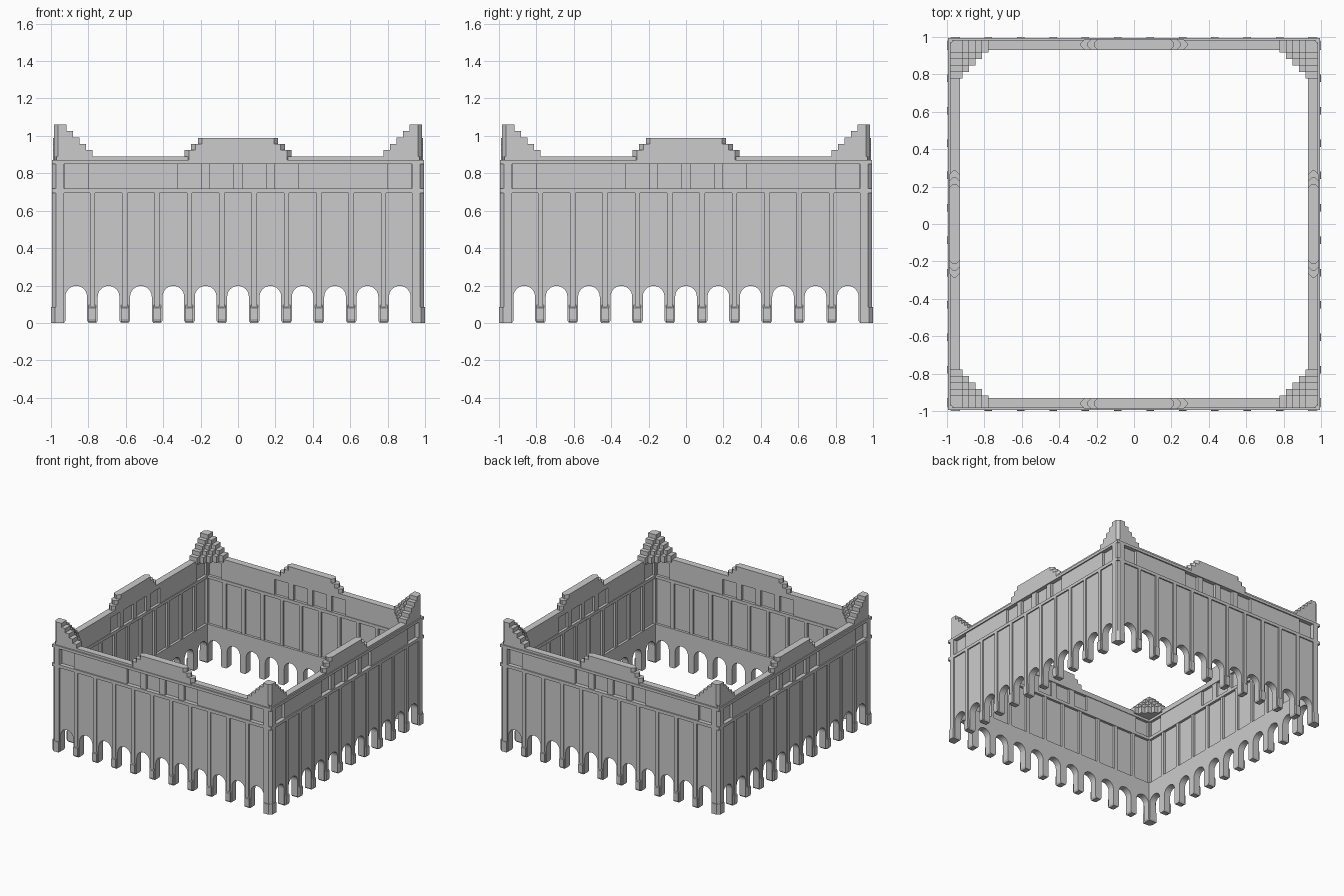
import bpy, bmesh, math
from mathutils import Matrix

if "Cube" in bpy.data.objects:
    bpy.data.objects.remove(bpy.data.objects["Cube"])

PITCH = 0.173      # arch spacing
HALF = 0.058       # half width of an arch opening
OUT, INN = 0.985, 0.93


def finish(name, bm):
    bmesh.ops.recalc_face_normals(bm, faces=bm.faces[:])
    me = bpy.data.meshes.new(name)
    bm.to_mesh(me)
    bm.free()
    ob = bpy.data.objects.new(name, me)
    bpy.context.collection.objects.link(ob)
    return ob


def box(bm, x0, x1, d0, d1, z0, z1):
    # d is the distance from the centre towards the front (-y)
    m = Matrix.Translation(((x0 + x1) / 2, -(d0 + d1) / 2, (z0 + z1) / 2)) @ \
        Matrix.Diagonal((abs(x1 - x0), abs(d1 - d0), abs(z1 - z0), 1))
    bmesh.ops.create_cube(bm, size=1, matrix=m)


def prism(bm, base, shift):
    face = bm.faces.new([bm.verts.new(p) for p in base])
    geo = bmesh.ops.extrude_face_region(bm, geom=[face])
    bmesh.ops.translate(bm, vec=shift,
                        verts=[g for g in geo['geom'] if isinstance(g, bmesh.types.BMVert)])


def four_sides(name, build):
    # repeat one side around the square
    for i, side in enumerate(("front", "right", "back", "left")):
        bm = bmesh.new()
        build(bm)
        bmesh.ops.rotate(bm, verts=bm.verts[:], cent=(0, 0, 0),
                         matrix=Matrix.Rotation(i * math.pi / 2, 3, 'Z'))
        finish(side + "_" + name, bm)


piers = [(i - 5.5) * PITCH for i in range(1, 11 + 0)]
piers = [(i + 0.5) * PITCH for i in range(-5, 5)]


# Arcade: one outline with eleven round-headed openings
def arcade(bm):
    pts = [(-OUT, 0.32), (-OUT, 0.0)]
    for i in range(-5, 6):
        c = i * PITCH
        pts += [(c - HALF - 0.008, 0.0), (c - HALF, 0.012)]
        for k in range(13):
            a = math.pi * (1 - k / 12)
            pts.append((c + HALF * math.cos(a), 0.14 + HALF * math.sin(a)))
        pts += [(c + HALF, 0.012), (c + HALF + 0.008, 0.0)]
    pts += [(OUT, 0.0), (OUT, 0.32)]
    prism(bm, [(x, -INN, z) for x, z in pts], (0, INN - OUT, 0))


# Thin wall panel above the arcade
def panel(bm):
    box(bm, -OUT, OUT, 0.95, OUT, 0.31, 0.71)


# Upright ribs outside and inside, with a small foot on each pier
def ribs(bm):
    for c in piers:
        box(bm, c - 0.014, c + 0.014, 0.98, 0.995, 0.03, 0.71)
        box(bm, c - 0.014, c + 0.014, INN + 0.003, 0.955, 0.31, 0.71)
        w = 0.02
        prism(bm, [(c - w, -y, z) for y, z in
                   ((0.98, 0.006), (0.995, 0.006), (1.0, 0.02), (1.0, 0.08), (0.98, 0.1))],
              (2 * w, 0, 0))


# Horizontal bands below and above the window row
def bands(bm):
    for z0, z1 in ((0.695, 0.72), (0.85, 0.872)):
        box(bm, -0.995, 0.995, INN, 0.995, z0, z1)


# Window row: solid wall between recessed openings
def window_row(bm):
    box(bm, -0.96, 0.96, 0.952, 0.962, 0.71, 0.86)
    centres = [-0.865, -3 * PITCH / 2, -PITCH / 2, PITCH / 2, 3 * PITCH / 2, 0.865]
    edge = -OUT
    for c in centres:
        box(bm, edge, c - 0.062, INN + 0.005, OUT, 0.71, 0.86)
        edge = c + 0.062
    box(bm, edge, OUT, INN + 0.005, OUT, 0.71, 0.86)


# Parapet with a stepped centre, chamfered in plan
def parapet(bm):
    box(bm, -0.97, 0.97, INN, OUT, 0.87, 0.89)
    for w, z0, z1 in ((0.285, 0.87, 0.925), (0.25, 0.925, 0.957), (0.215, 0.957, 0.99)):
        c = 0.022
        plan = [(-w, INN + c), (-w + c, INN), (w - c, INN), (w, INN + c),
                (w, 0.99 - c), (w - c, 0.99), (c - w, 0.99), (-w, 0.99 - c)]
        prism(bm, [(x, -d, z0) for x, d in plan], (0, 0, z1 - z0))


# Corner post with chamfered edge, and its flared foot
def corner_post(bm):
    for o, c, z0, z1 in ((0.995, 0.022, 0.0, 0.87), (1.0, 0.022, 0.0, 0.085)):
        plan = [(INN, INN), (o, INN), (o, o - c), (o - c, o), (INN, o)]
        prism(bm, [(x, -d, z0) for x, d in plan], (0, 0, z1 - z0))


# Corner pinnacle: square columns stepping down diagonally
def pinnacle(bm):
    s = 0.0345
    for i in range(6):
        for j in range(6):
            drop = max(i, 1) + max(j, 1) - 2
            if drop > 4:
                continue
            x, d, top = OUT - i * s, OUT - j * s, 1.06 - 0.034 * drop
            if i == j == 0:
                c = 0.022
                plan = [(x - s, d - s), (x, d - s), (x, d - c), (x - c, d), (x - s, d)]
                prism(bm, [(px, -pd, 0.87) for px, pd in plan], (0, 0, top - 0.87))
            else:
                box(bm, x - s, x, d - s, d, 0.87, top)


for name, build in (("arcade", arcade), ("wall_panel", panel), ("ribs", ribs),
                    ("bands", bands), ("window_row", window_row), ("parapet", parapet),
                    ("corner_post", corner_post), ("corner_pinnacle", pinnacle)):
    four_sides(name, build)
